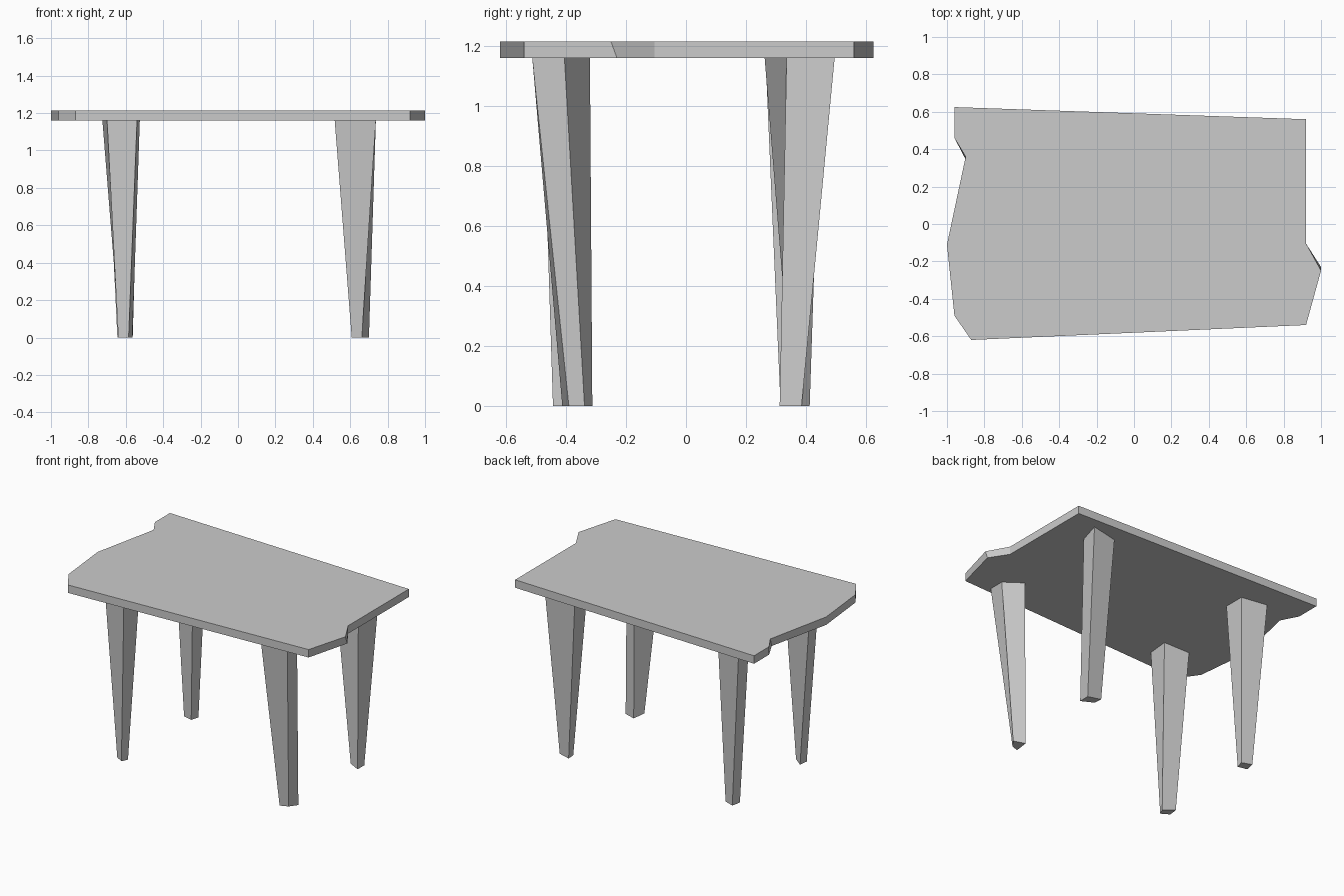
import bpy
import bmesh

cube = bpy.data.objects.get("Cube")
if cube:
    bpy.data.objects.remove(cube, do_unlink=True)

GREY = (0.6, 0.6, 0.6, 1.0)
grey = bpy.data.materials.new("plain_grey")
grey.use_nodes = True
grey.diffuse_color = GREY
grey.node_tree.nodes["Principled BSDF"].inputs["Base Color"].default_value = GREY

UNDERSIDE, TOP = 1.16, 1.215


def loft(name, lower, upper, z_low, z_high):
    """Closed flat-shaded solid between two matching outlines."""
    bm = bmesh.new()
    low = [bm.verts.new((x, y, z_low)) for x, y in lower]
    high = [bm.verts.new((x, y, z_high)) for x, y in upper]
    bm.faces.new(low[::-1])
    bm.faces.new(high)
    for i in range(len(low)):
        j = (i + 1) % len(low)
        bm.faces.new((low[i], low[j], high[j], high[i]))
    bmesh.ops.recalc_face_normals(bm, faces=bm.faces)
    mesh = bpy.data.meshes.new(name)
    bm.to_mesh(mesh)
    bm.free()
    mesh.materials.append(grey)
    obj = bpy.data.objects.new(name, mesh)
    bpy.context.collection.objects.link(obj)
    return obj


# Rough-cut slab with a notch at each end, counter-clockwise outline
slab = [(-0.87, -0.62), (0.92, -0.54), (1.0, -0.23), (0.92, -0.105), (0.92, 0.56),
        (-0.96, 0.625), (-0.96, 0.46), (-0.90, 0.345), (-1.0, -0.11), (-0.96, -0.49)]
slab_top = list(slab)
slab_top[2] = (1.0, -0.25)
slab_top[7] = (-0.90, 0.36)
loft("table_top", slab, slab_top, UNDERSIDE, TOP)

# Uneven hand-hewn legs: foot outline, then outline under the slab
legs = {
    "front_left_leg": (
        [(0.608, -0.412), (0.662, -0.39), (0.70, -0.338), (0.62, -0.312)],
        [(0.517, -0.49), (0.737, -0.512), (0.737, -0.405), (0.62, -0.32)]),
    "back_left_leg": (
        [(0.70, 0.312), (0.70, 0.385), (0.613, 0.412), (0.617, 0.355)],
        [(0.69, 0.335), (0.737, 0.495), (0.537, 0.45), (0.57, 0.262)]),
    "back_right_leg": (
        [(-0.58, 0.315), (-0.563, 0.37), (-0.632, 0.395), (-0.645, 0.33)],
        [(-0.53, 0.265), (-0.53, 0.41), (-0.715, 0.44), (-0.70, 0.305)]),
    "front_right_leg": (
        [(-0.64, -0.41), (-0.585, -0.443), (-0.565, -0.40), (-0.632, -0.348)],
        [(-0.70, -0.46), (-0.54, -0.48), (-0.525, -0.33), (-0.725, -0.33)]),
}
for name, (foot, head) in legs.items():
    loft(name, foot, head, 0.0, UNDERSIDE)
